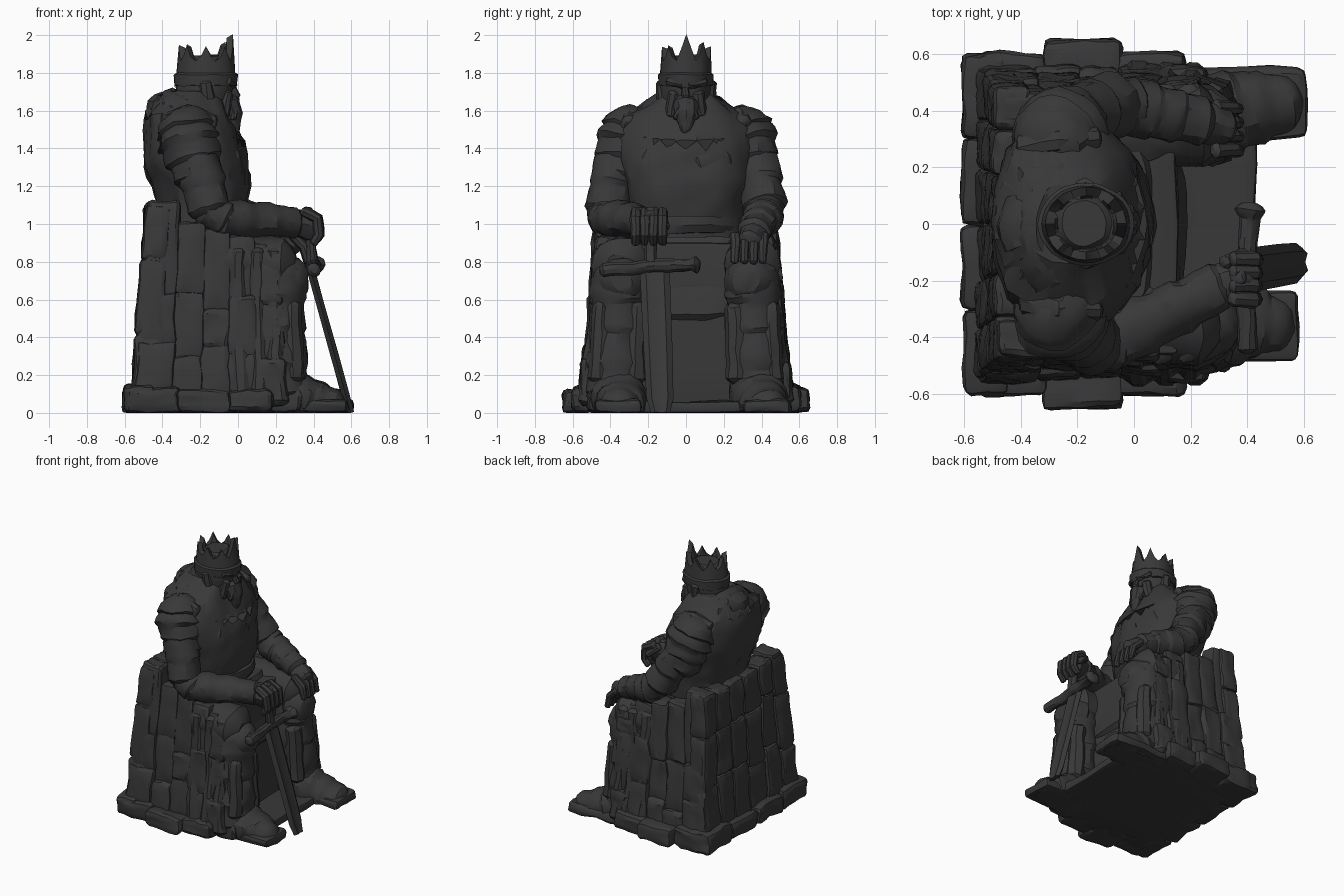
import bpy, bmesh, math, random
from mathutils import Vector, noise

random.seed(4)
stone = bpy.data.materials.new("dark stone")
stone.diffuse_color = (0.040, 0.040, 0.041, 1)


def finish(name, bm, amp=0.011, angle=28):
    # chiselled surface: noise offset, kept above the ground
    for v in bm.verts:
        c = v.co.copy()
        v.co += noise.noise_vector(c * 8) * amp + noise.noise_vector(c * 23) * amp * 0.6
        v.co.z = max(v.co.z, 0)
    bmesh.ops.recalc_face_normals(bm, faces=bm.faces)
    me = bpy.data.meshes.new(name)
    bm.to_mesh(me)
    bm.free()
    me.materials.append(stone)
    for p in me.polygons:
        p.use_smooth = True
    me.set_sharp_from_angle(angle=math.radians(angle))
    ob = bpy.data.objects.new(name, me)
    bpy.context.collection.objects.link(ob)


def skin(name, rings, amp=0.011):
    bm = bmesh.new()
    vs = [[bm.verts.new(p) for p in r] for r in rings]
    n = len(vs[0])
    for a, b in zip(vs, vs[1:]):
        for i in range(n):
            bm.faces.new((a[i], a[(i + 1) % n], b[(i + 1) % n], b[i]))
    bm.faces.new(vs[0])
    bm.faces.new(vs[-1])
    finish(name, bm, amp)


def limb(name, pts, bands=0, rows=6, n=16, side=1.0, amp=0.011):
    # round tube along x, y, z, radius points, with optional stepped armour bands
    s = []
    for a, b in zip(pts, pts[1:]):
        s += [Vector(a).lerp(Vector(b), i / rows) for i in range(rows)]
    s.append(Vector(pts[-1]))
    rings = []
    for i, p in enumerate(s):
        t = (s[min(i + 1, len(s) - 1)] - s[max(i - 1, 0)]).to_3d().normalized()
        u = t.cross(Vector((0, 1, 0)) if abs(t.y) < 0.8 else Vector((0, 0, 1))).normalized()
        w = t.cross(u)
        r = p.w * (0.97 + 0.13 * ((i / len(s) * bands) % 1)) if bands else p.w
        steps = [(0, r)]
        if i == 0:
            steps = [(-0.45 * r, 0.45 * r), (-0.25 * r, 0.8 * r), (0, r)]
        if i == len(s) - 1:
            steps = [(0, r), (0.25 * r, 0.8 * r), (0.45 * r, 0.45 * r)]
        for off, q in steps:
            rings.append([p.to_3d() + t * off + q * (u * math.cos(k) + w * side * math.sin(k))
                          for k in (2 * math.pi * j / n for j in range(n))])
    skin(name, rings, amp)


def loft(name, rows, n=28, power=1.0, amp=0.011):
    # stacked ovals: z, centre x, radius x, radius y
    def f(c):
        return math.copysign(abs(c) ** power, c)
    skin(name, [[(cx + rx * f(math.cos(k)), ry * f(math.sin(k)), z)
                 for k in (2 * math.pi * j / n for j in range(n))]
                for z, cx, rx, ry in rows], amp)


def block(name, lo, hi, bevel=0.025, taper=0.13, amp=0.014):
    bm = bmesh.new()
    bmesh.ops.create_cube(bm, size=1)
    lo, hi = Vector(lo), Vector(hi)
    for v in bm.verts:
        v.co = [lo[i] + (v.co[i] + 0.5) * (hi[i] - lo[i]) for i in range(3)]
    bmesh.ops.bevel(bm, geom=bm.edges[:], offset=bevel, segments=2, profile=0.5, affect='EDGES')
    long = [e for e in bm.edges if e.calc_length() > 0.06]
    bmesh.ops.subdivide_edges(bm, edges=long, cuts=3, use_grid_fill=True)
    for v in bm.verts:
        k = 1 - taper * v.co.z
        v.co.x *= k
        v.co.y *= k
    finish(name, bm, amp)


def jit(a):
    return random.uniform(-a, a)


# throne core and front step
block("throne_core", (-0.53, -0.52, 0), (0.17, 0.52, 0.9), 0.02)
block("throne_back_core", (-0.54, -0.52, 0.5), (-0.35, 0.52, 1.08), 0.02)
block("front_step", (0.1, -0.42, 0), (0.43, 0.42, 0.06), 0.015, 0)

# back wall stones
ys = [-0.56, -0.38, -0.2, 0.0, 0.2, 0.38, 0.56]
for a, b in zip(ys, ys[1:]):
    zs = [0.1, 0.44 + jit(0.05), 0.84 + jit(0.04), 1.1 + jit(0.02)]
    for c, d in zip(zs, zs[1:]):
        block("back_stone", (-0.567 + jit(0.008), a, c), (-0.42, b, d))

# side stones
xs = [-0.55, -0.36, -0.2, -0.05, 0.1, 0.25]
tops = [1.11, 1.0, 0.97, 0.93, 0.8]
for s in (-1, 1):
    for a, b, top in zip(xs, xs[1:], tops):
        zs = [0.08, 0.3 + jit(0.08), 0.62 + jit(0.08), top]
        for c, d, w in zip(zs, zs[1:], (0.565, 0.55, 0.55)):
            y0, y1 = sorted((s * 0.4, s * (w + jit(0.014))))
            block("side_stone", (a - 0.008, y0, c - 0.01), (b + 0.008, y1, d + 0.01), 0.03)

# footing stones round the base
for i in range(4):
    y = -0.6 + i * 0.3
    block("base_stone", (-0.605 + jit(0.012), y, 0), (-0.44, y + 0.3, 0.14 + jit(0.015)), 0.03, 0)
for s in (-1, 1):
    for a, b, w in ((-0.55, -0.3, 0.605), (-0.32, -0.04, 0.655), (-0.06, 0.18, 0.605), (0.15, 0.34, 0.52)):
        y0, y1 = sorted((s * 0.4, s * w))
        block("base_stone", (a, y0, 0), (b, y1, 0.14 + jit(0.02)), 0.03, 0)

# robe sloping over the lap
loft("lap_robe", [(0.48, 0, 0.15, 0.26), (0.52, 0, 0.185, 0.29), (0.65, 0, 0.165, 0.3),
                  (0.8, -0.02, 0.14, 0.3), (0.93, -0.05, 0.1, 0.28)], 40, 0.5, 0.008)

# legs, knee plates, boots and hanging cloth
for s, toe, fy in ((-1, 0.53, 0.36), (1, 0.56, 0.43)):
    limb("thigh", [(-0.15, s * 0.33, 0.81, 0.155), (0.23, s * 0.35, 0.78, 0.14)], 2)
    limb("shin", [(0.22, s * 0.35, 0.76, 0.135), (0.2, s * 0.36, 0.45, 0.145),
                  (0.23, s * 0.38, 0.1, 0.145)], 4, 9)
    limb("knee_plate", [(0.24, s * 0.34, 0.7, 0.145), (0.315, s * 0.34, 0.7, 0.115)], 0, 3)
    for y in (-0.09, 0.0, 0.09):
        limb("shin_plate", [(0.28, s * 0.35 + y, 0.56, 0.055), (0.29, s * 0.365 + y, 0.18, 0.065)], 0, 5, 8)
    limb("boot", [(0.24, s * 0.37, 0.1, 0.135), (0.4, s * (fy - 0.02), 0.06, 0.115),
                  (toe - 0.01, s * fy, 0.035, 0.08)], 3, 6, 16, 1.15)
    block("sole", (0.12, s * fy - 0.125, 0), (toe + 0.05, s * fy + 0.125, 0.07), 0.025, 0)
    for x, r in ((0.0, 0.06), (0.1, 0.055), (0.19, 0.05)):
        limb("cloth_fold", [(x, s * 0.44, 0.85, r), (x, s * 0.465, 0.45, r),
                            (x + 0.02, s * 0.52, 0.06, r * 1.1)], 0, 6, 10)

# torso with cloak, belt and chest plates
loft("torso", [(0.85, -0.2, 0.23, 0.29), (0.97, -0.2, 0.23, 0.3), (1.04, -0.2, 0.235, 0.305),
               (1.1, -0.19, 0.24, 0.31), (1.15, -0.195, 0.25, 0.32), (1.2, -0.2, 0.26, 0.33),
               (1.25, -0.21, 0.265, 0.34), (1.3, -0.22, 0.27, 0.35), (1.35, -0.225, 0.27, 0.36),
               (1.4, -0.23, 0.265, 0.37), (1.5, -0.25, 0.25, 0.37), (1.58, -0.265, 0.22, 0.32),
               (1.64, -0.26, 0.19, 0.22), (1.7, -0.24, 0.14, 0.13)], 44, 0.85, 0.022)
loft("belt", [(0.95, -0.19, 0.25, 0.28), (0.99, -0.19, 0.265, 0.3), (1.04, -0.19, 0.255, 0.3)])
for s in (-1, 1):
    limb("chest_plate", [(-0.065, s * 0.05, 1.31, 0.115), (-0.1, s * 0.2, 1.36, 0.11)], 0, 4)
    limb("rib_plate", [(-0.065, s * 0.05, 1.15, 0.1), (-0.09, s * 0.18, 1.19, 0.1)], 0, 4)

# ragged mantle and thick collar
N = 44
mantle = []
for f, rise in ((1.0, 0.0), (0.8, 0.09), (0.62, 0.14), (0.45, 0.16)):
    ring = []
    for j in range(N):
        k = 2 * math.pi * j / N
        rag = (0.03 if j % 2 else -0.02) * (f == 1) + jit(0.006)
        ring.append((-0.225 + 0.265 * f * math.cos(k), 0.35 * f * math.sin(k),
                     1.49 - 0.08 * math.cos(k) * f + rise * (1 - 0.2 * math.cos(k)) + rag))
    mantle.append(ring)
skin("mantle", mantle)
collar = []
for j in range(17):
    k = 2 * math.pi * j / 16
    collar.append((-0.22 + 0.18 * math.cos(k), 0.165 * math.sin(k),
                   1.55 - 0.07 * math.cos(k), 0.06 - 0.02 * math.cos(k)))
limb("collar", collar, 0, 2, 12)

# head, face and beard
loft("head", [(1.5, -0.18, 0.11, 0.1), (1.6, -0.18, 0.135, 0.12), (1.68, -0.175, 0.15, 0.132),
              (1.76, -0.17, 0.155, 0.135), (1.84, -0.175, 0.14, 0.12), (1.89, -0.175, 0.08, 0.08)], 24)
limb("nose", [(-0.025, 0, 1.74, 0.016), (-0.005, 0, 1.67, 0.024)], 0, 2, 8)
limb("beard", [(-0.06, 0, 1.64, 0.075), (-0.035, 0, 1.57, 0.06), (-0.01, 0, 1.49, 0.025)], 0, 3, 10)
for s in (-1, 1):
    limb("brow", [(-0.02, s * 0.015, 1.735, 0.022), (-0.06, s * 0.1, 1.755, 0.022)], 0, 3, 8)
    limb("cheek", [(-0.055, s * 0.065, 1.69, 0.035), (-0.07, s * 0.08, 1.58, 0.03)], 0, 3, 8)
    limb("moustache", [(-0.01, s * 0.015, 1.645, 0.018), (-0.02, s * 0.055, 1.56, 0.016)], 0, 3, 8)
    limb("side_hair", [(-0.17, s * 0.115, 1.75, 0.04), (-0.16, s * 0.11, 1.6, 0.045)], 0, 4, 8)

# crown: band with raised, uneven points round a full cap
C = 32
peaks = [jit(0.12) for _ in range(8)]
def crown_ring(rx, ry, z, point):
    out = []
    for j in range(C):
        k = 2 * math.pi * j / C
        up = (1, 0.3, 0, 0.3)[j % 4] * (0.85 + peaks[(j + 1) // 4 % 8])
        up = 1.36 if j == 0 else 0.7 if j in (1, 31) else up
        out.append((-0.17 + rx * math.cos(k), ry * math.sin(k), z + point * up))
    return out
skin("crown", [crown_ring(0.165, 0.142, 1.735, -0.012), crown_ring(0.17, 0.146, 1.79, 0),
               crown_ring(0.155, 0.136, 1.80, 0.0), crown_ring(0.143, 0.13, 1.865, 0.1),
               crown_ring(0.11, 0.1, 1.86, 0.09), crown_ring(0.1, 0.09, 1.875, 0)], 0.005)

# arms: pauldron, upper arm, elbow, forearm
for s, elbow, wrist in ((-1, (-0.1, -0.42, 1.03), (0.3, -0.22, 1.01)),
                        (1, (-0.03, 0.42, 1.05), (0.24, 0.36, 0.96))):
    ex, ey, ez = elbow
    limb("pauldron", [(-0.29, s * 0.27, 1.54, 0.145), (-0.26, s * 0.32, 1.43, 0.155),
                      (-0.21, s * 0.36, 1.25, 0.125)], 4, 10, 20, 1, 0.016)
    limb("shoulder_rim", [(-0.38, s * 0.27, 1.53, 0.06), (-0.27, s * 0.3, 1.585, 0.05),
                          (-0.14, s * 0.3, 1.53, 0.05)], 0, 4, 10)
    limb("upper_arm", [(-0.22, s * 0.37, 1.35, 0.115), (ex - 0.05, ey, ez + 0.05, 0.11)], 2, 10)
    limb("elbow", [(ex - 0.06, ey, ez + 0.05, 0.1), (ex + 0.03, ey, ez, 0.1)], 0, 4)
    limb("forearm", [(ex, ey, ez, 0.105), (*wrist, 0.08)], 3, 15)

# hands
limb("right_hand", [(0.3, -0.22, 1.01, 0.075), (0.39, -0.19, 0.99, 0.08)], 0, 4, 12)
limb("left_hand", [(0.24, 0.36, 0.95, 0.075), (0.32, 0.34, 0.9, 0.07)], 0, 4, 12)
for i in range(4):
    y = -0.265 + i * 0.047
    limb("right_finger", [(0.35, y, 1.065, 0.028), (0.42, y, 1.03, 0.03), (0.43, y, 0.94, 0.027),
                          (0.4, y, 0.9, 0.022)], 0, 3, 8, 1, 0.006)
    y = 0.26 + i * 0.05
    limb("left_finger", [(0.29, y, 0.94, 0.028), (0.35, y, 0.88, 0.027), (0.37, y, 0.8, 0.022)], 0, 3, 8, 1, 0.006)
limb("right_thumb", [(0.32, -0.14, 1.05, 0.028), (0.39, -0.11, 0.99, 0.026)], 0, 3, 8)

# sword
limb("sword_grip", [(0.37, -0.19, 1.07, 0.03), (0.395, -0.185, 0.78, 0.032)], 0, 6, 10)
limb("sword_guard", [(0.4, -0.44, 0.755, 0.036), (0.395, -0.18, 0.775, 0.036),
                     (0.41, 0.02, 0.785, 0.034), (0.41, 0.05, 0.785, 0.05)], 0, 5, 10)
blade = []
for t, w in ((0, 0.08), (0.3, 0.077), (0.6, 0.074), (0.9, 0.072), (1, 0.05)):
    x, y, z = 0.385 + 0.21 * t, -0.165 + 0.03 * t, 0.76 - 0.76 * t
    blade.append([(x + a, y + b * w, z + a * 0.3) for a, b in
                  ((0, -1), (0.02, -0.6), (0.01, 0), (0.02, 0.6), (0, 1), (-0.02, 0.6), (-0.01, 0), (-0.02, -0.6))])
skin("sword_blade", blade, 0.004)
